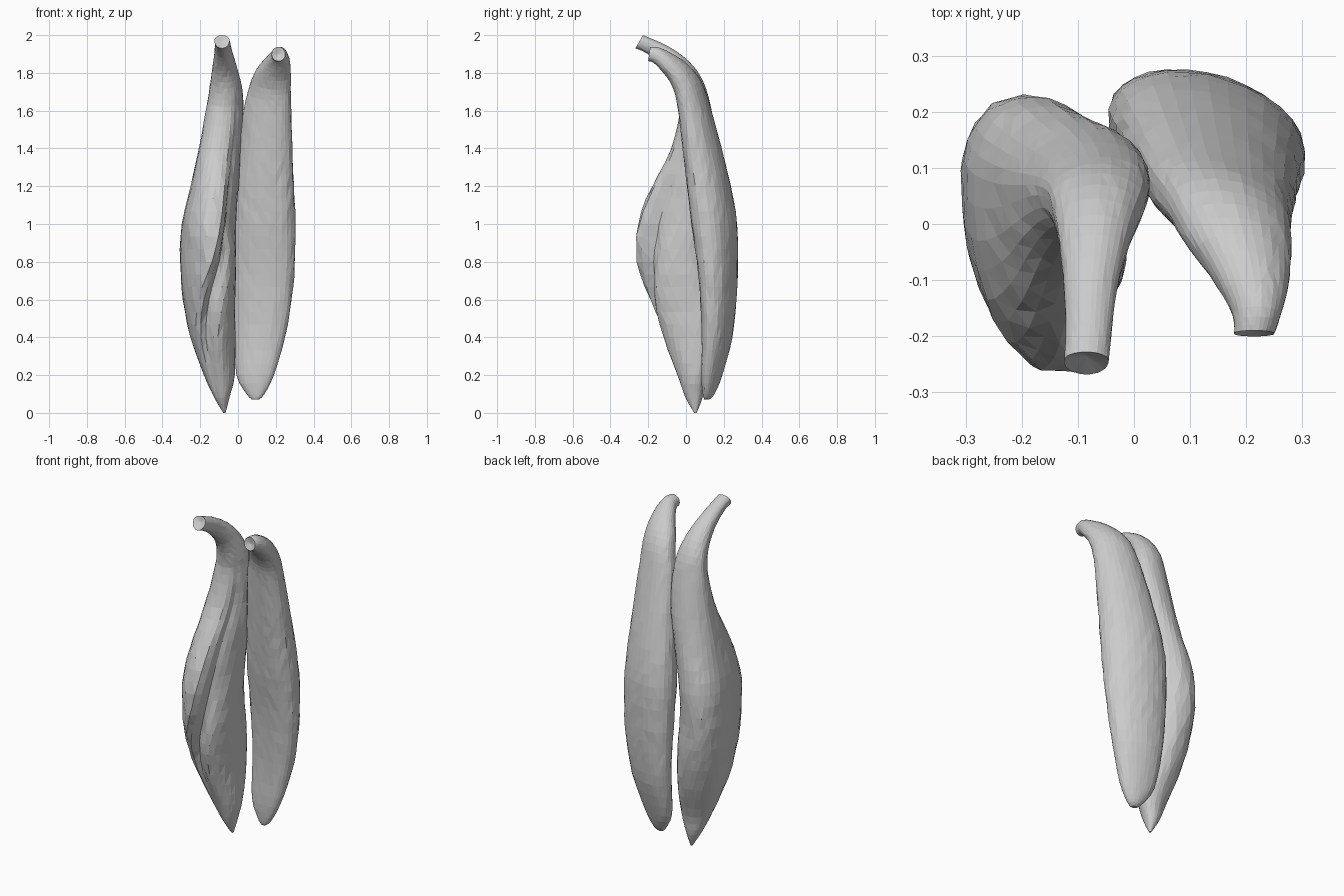
import bpy, bmesh, math, random
from mathutils import Vector

random.seed(4)
SIDES = 30
STEPS = 3


def spline(rows):
    """Catmull-Rom interpolation between the section rows."""
    out = []
    n = len(rows)
    for i in range(n - 1):
        p = [rows[max(0, min(n - 1, i + k))] for k in (-1, 0, 1, 2)]
        for s in range(STEPS):
            t = s / STEPS
            out.append([0.5 * (2 * b + (c - a) * t + (2 * a - 5 * b + 4 * c - d) * t * t
                               + (3 * b - a - 3 * c + d) * t ** 3)
                        for a, b, c, d in zip(*p)])
    out.append(list(rows[-1]))
    return out


def fold_dent(d):
    """Sharp lip on the left of the fold, gentle slope on the right."""
    d = (d + 180) % 360 - 180
    return math.exp(-(d / (11 if d < 0 else 30)) ** 2)


def pod(name, rows, flat, bias, fold=None):
    """Loft of tilted oval sections, optionally with a winding fold.
    Row: z, x min, x max, y centre, half depth, tilt, skew
    Fold: (angle, depth) per row"""
    fold = fold or [(-90, 0)] * len(rows)
    fold += [(fold[-1][0], 0)] * (len(rows) - len(fold))
    bm = bmesh.new()
    rings = []
    for z, x0, x1, yc, d, tilt, skew, turn, depth in spline([r + f for r, f in zip(rows, fold)]):
        cx, w, t = (x0 + x1) / 2, (x1 - x0) / 2, math.radians(tilt)
        ring = []
        for k in range(SIDES):
            a = 360 * k / SIDES            # measured from the fold
            r = 1 - depth * fold_dent(a) + random.uniform(-0.015, 0.015)
            c, s = math.cos(math.radians(a + turn)), math.sin(math.radians(a + turn))
            dx = w * r * c
            f = -(abs(s) ** flat) * (1 + bias) if s < 0 else s * (1 - bias)
            dy = d * (r * f + bias) - skew * dx
            ring.append(bm.verts.new((cx + dx, yc + dy * math.cos(t), z + dy * math.sin(t))))
        rings.append(ring)
    for lo, hi in zip(rings, rings[1:]):
        for k in range(SIDES):
            j = (k + 1) % SIDES
            bm.faces.new((lo[k], lo[j], hi[j], hi[k]))
    # blunt bottom and slightly hollow cut end of the stalk
    for ring, push in ((rings[0], 0.0), (rings[-1], 0.012)):
        mid = sum((v.co for v in ring), Vector()) / SIDES
        mid.y += push
        c = bm.verts.new(mid)
        for k in range(SIDES):
            bm.faces.new((ring[k], ring[(k + 1) % SIDES], c))
    bmesh.ops.recalc_face_normals(bm, faces=bm.faces)
    bmesh.ops.triangulate(bm, faces=bm.faces)
    mesh = bpy.data.meshes.new(name)
    bm.to_mesh(mesh)
    bm.free()
    obj = bpy.data.objects.new(name, mesh)
    bpy.context.collection.objects.link(obj)
    return obj


# left pod: bulging front with a fold that winds down across it
pod("left_pod", [
    (0.00, -0.078, -0.066, 0.050, 0.006, 0, 0),
    (0.08, -0.125, -0.045, 0.042, 0.045, 0, 0),
    (0.20, -0.180, -0.018, 0.030, 0.078, 0, -0.1),
    (0.40, -0.252, -0.015, 0.020, 0.155, 0, -0.1),
    (0.60, -0.292, -0.015, 0.003, 0.213, 0, 0.08),
    (0.80, -0.307, -0.010, -0.017, 0.238, 0, 0.32),
    (1.00, -0.298, -0.005, -0.015, 0.238, 0, 0.30),
    (1.20, -0.252, 0.005, 0.010, 0.190, 0, 0.05),
    (1.40, -0.208, 0.018, 0.045, 0.126, 4, -0.15),
    (1.60, -0.170, 0.028, 0.048, 0.085, 14, -0.1),
    (1.72, -0.150, 0.020, 0.025, 0.075, 28, 0),
    (1.82, -0.135, -0.005, -0.030, 0.062, 42, 0),
    (1.90, -0.125, -0.030, -0.120, 0.048, 58, 0),
    (1.945, -0.122, -0.040, -0.200, 0.040, 62, 0),
    (1.965, -0.125, -0.045, -0.248, 0.040, 60, 0),
], 0.9, 0.22, [(-125, 0), (-124, 0.06), (-122, 0.12), (-112, 0.20), (-90, 0.24), (-58, 0.26),
               (-42, 0.24), (-42, 0.20), (-44, 0.15), (-46, 0.08), (-46, 0.03)])

# right pod: slimmer, with a flatter front and a hooked stalk
pod("right_pod", [
    (0.07, 0.075, 0.110, 0.110, 0.012, 0, 0.2),
    (0.10, 0.045, 0.140, 0.120, 0.030, 0, 0.2),
    (0.20, -0.008, 0.190, 0.137, 0.052, 0, 0.2),
    (0.40, -0.025, 0.250, 0.165, 0.076, 0, 0.2),
    (0.60, -0.035, 0.285, 0.172, 0.090, 0, 0.2),
    (0.80, -0.044, 0.302, 0.167, 0.103, 0, 0.2),
    (1.00, -0.044, 0.305, 0.150, 0.116, 0, 0.2),
    (1.20, -0.025, 0.296, 0.122, 0.112, 0, 0.2),
    (1.40, 0.000, 0.288, 0.085, 0.098, 5, 0.2),
    (1.60, 0.030, 0.282, 0.045, 0.082, 14, 0.2),
    (1.72, 0.060, 0.280, 0.012, 0.075, 28, 0.2),
    (1.80, 0.095, 0.280, -0.038, 0.065, 42, 0.15),
    (1.86, 0.145, 0.276, -0.105, 0.052, 58, 0.1),
    (1.895, 0.175, 0.262, -0.160, 0.043, 72, 0),
    (1.90, 0.178, 0.250, -0.195, 0.038, 82, 0),
], 0.85, 0.0)
